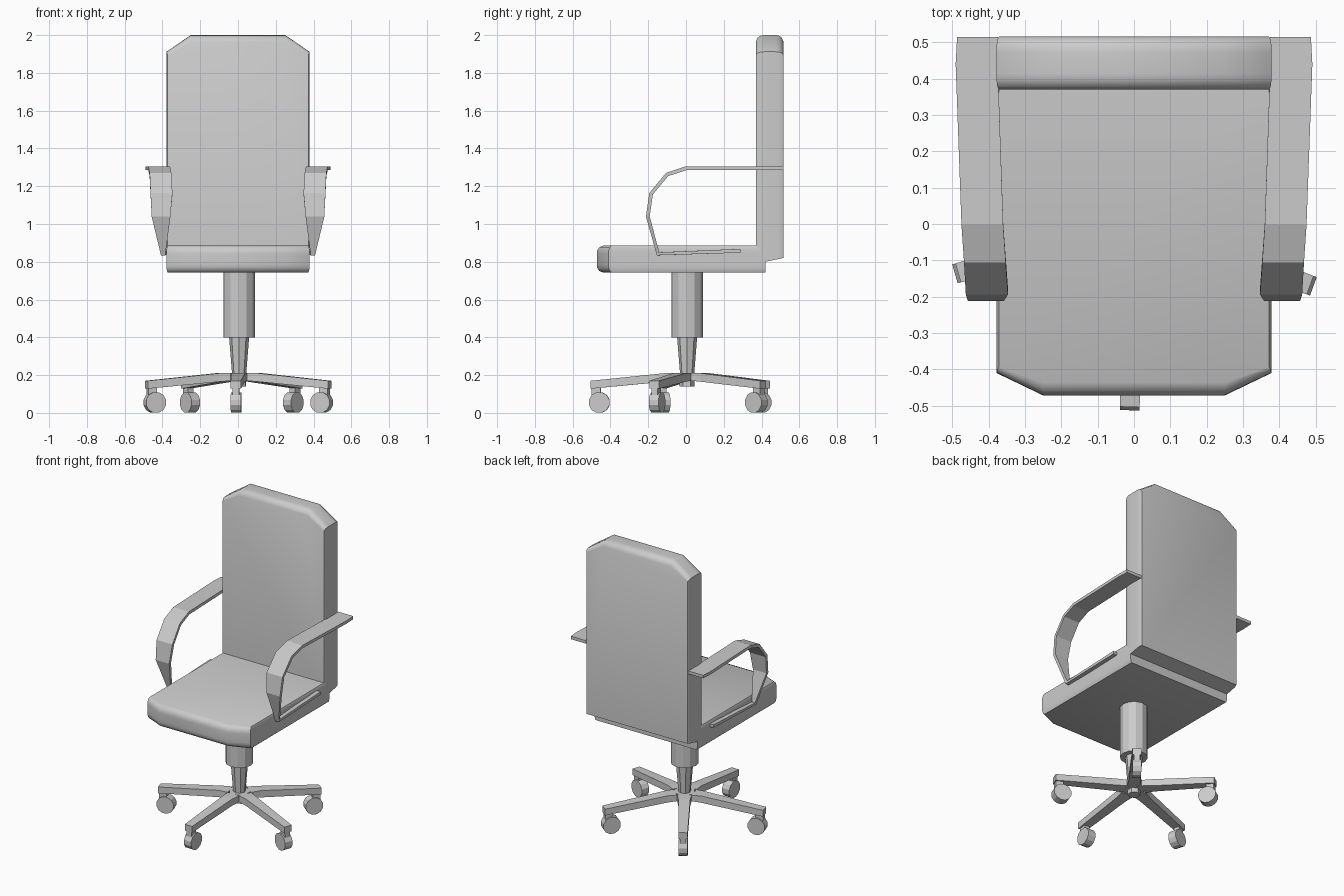
import bpy, bmesh, math
from mathutils import Matrix, Vector

if "Cube" in bpy.data.objects:
    bpy.data.objects.remove(bpy.data.objects["Cube"])

BASE = Matrix.Translation((0.006, 0.006, 0)) @ Matrix.Rotation(math.radians(-2), 4, 'Z')


def finish(name, bm, smooth=None):
    bmesh.ops.recalc_face_normals(bm, faces=bm.faces)
    me = bpy.data.meshes.new(name)
    bm.to_mesh(me)
    bm.free()
    ob = bpy.data.objects.new(name, me)
    bpy.context.collection.objects.link(ob)
    if smooth:
        bpy.ops.object.select_all(action='DESELECT')
        ob.select_set(True)
        bpy.context.view_layer.objects.active = ob
        bpy.ops.object.shade_smooth_by_angle(angle=math.radians(smooth))
    return ob


def loft(name, rings, smooth=None, matrix=None):
    """Join closed rings of points and cap both ends."""
    bm = bmesh.new()
    vs = [[bm.verts.new(p) for p in r] for r in rings]
    n = len(rings[0])
    for a, b in zip(vs, vs[1:]):
        for i in range(n):
            j = (i + 1) % n
            bm.faces.new((a[i], a[j], b[j], b[i]))
    bm.faces.new(vs[0])
    bm.faces.new(vs[-1])
    if matrix:
        bm.transform(matrix)
    return finish(name, bm, smooth)


def column(name, r1, r2, z1, z2, sides, turn=0.0):
    bm = bmesh.new()
    bmesh.ops.create_cone(bm, cap_ends=True, segments=sides, radius1=r1, radius2=r2, depth=z2 - z1)
    bm.transform(BASE @ Matrix.Translation((0, 0, (z1 + z2) / 2)) @ Matrix.Rotation(turn, 4, 'Z'))
    return finish(name, bm)


def cushion(name, base, tip, t0, t1, cut, place):
    """Pad with two cut corners at the tip and rounded rims."""
    th = t1 - t0
    rings = []
    for f, d in ((0, .035), (.06, .014), (.18, .002), (.3, 0), (.7, 0), (.82, .002), (.94, .014), (1, .035)):
        t = t0 + th * f
        w, e = 0.379 - d * 0.2, tip - d
        b = base(f)
        pts = [(-w, b), (w, b), (w, e - cut + d * .5), (.25, e), (-.25, e), (-w, e - cut + d * .5)]
        rings.append([place(x, l, t) for x, l in pts])
    return loft(name, rings, 35)


# seat and backrest
cushion("seat", lambda f: -0.42, 0.472, 0.742, 0.886, 0.062, lambda x, l, t: (x, -l, t))
cushion("backrest", lambda f: 0.79 + 0.03 * f, 2.0, 0.37, 0.516, 0.088, lambda x, l, t: (x, t, l))

# armrests: bent ribbons (y, z, inner x, outer x)
ARM = [(0.515, 1.295, .375, .487), (0.44, 1.295, .375, .491), (0.0, 1.295, .36, .475),
       (-0.10, 1.262, .353, .468), (-0.185, 1.16, .347, .463), (-0.202, 1.04, .358, .457),
       (-0.148, 0.842, .385, .408), (0.29, 0.858, .37, .405)]
for side, s in (("left", -1), ("right", 1)):
    bm = bmesh.new()
    rows = [(bm.verts.new((s * a, y, z)), bm.verts.new((s * b, y, z))) for y, z, a, b in ARM]
    for p, q in zip(rows, rows[1:]):
        bm.faces.new((p[0], p[1], q[1], q[0]))
    arm = finish(side + "_armrest", bm)
    sol = arm.modifiers.new("thickness", 'SOLIDIFY')
    sol.thickness = 0.02
    sol.offset = 0

# central column
column("column_sleeve", 0.084, 0.084, 0.40, 0.75, 12)
column("column_post", 0.037, 0.053, 0.20, 0.40, 8)
column("hub", 0.0745, 0.0745, 0.17, 0.21, 5, math.radians(-54))
column("hub_pin", 0.04, 0.04, 0.14, 0.175, 6)

# five legs with casters
LEG = [(.06, .0436, .17, .21), (.12, .036, .165, .21), (.51, .027, .128, .17)]
for i in range(5):
    m = BASE @ Matrix.Rotation(math.radians(-90 + 72 * i), 4, 'Z')
    rings = [[(r, -w, lo), (r, w, lo), (r, w, hi), (r, -w, hi)] for r, w, lo, hi in LEG]
    loft(f"leg_{i + 1}", rings, matrix=m)

    neck = [[(x, y, z) for x, y in ((.457, -.018), (.505, -.018), (.505, .018), (.457, .018))]
            for z in (.09, .14)]
    loft(f"caster_neck_{i + 1}", neck, matrix=m)

    bm = bmesh.new()
    bmesh.ops.create_cone(bm, cap_ends=True, segments=12, radius1=.056, radius2=.056, depth=.054)
    bm.transform(m @ Matrix.Translation((.465, 0, .055)) @ Matrix.Rotation(math.pi / 2, 4, 'X')
                 @ Matrix.Rotation(math.radians(15), 4, 'Z'))
    finish(f"caster_wheel_{i + 1}", bm)
